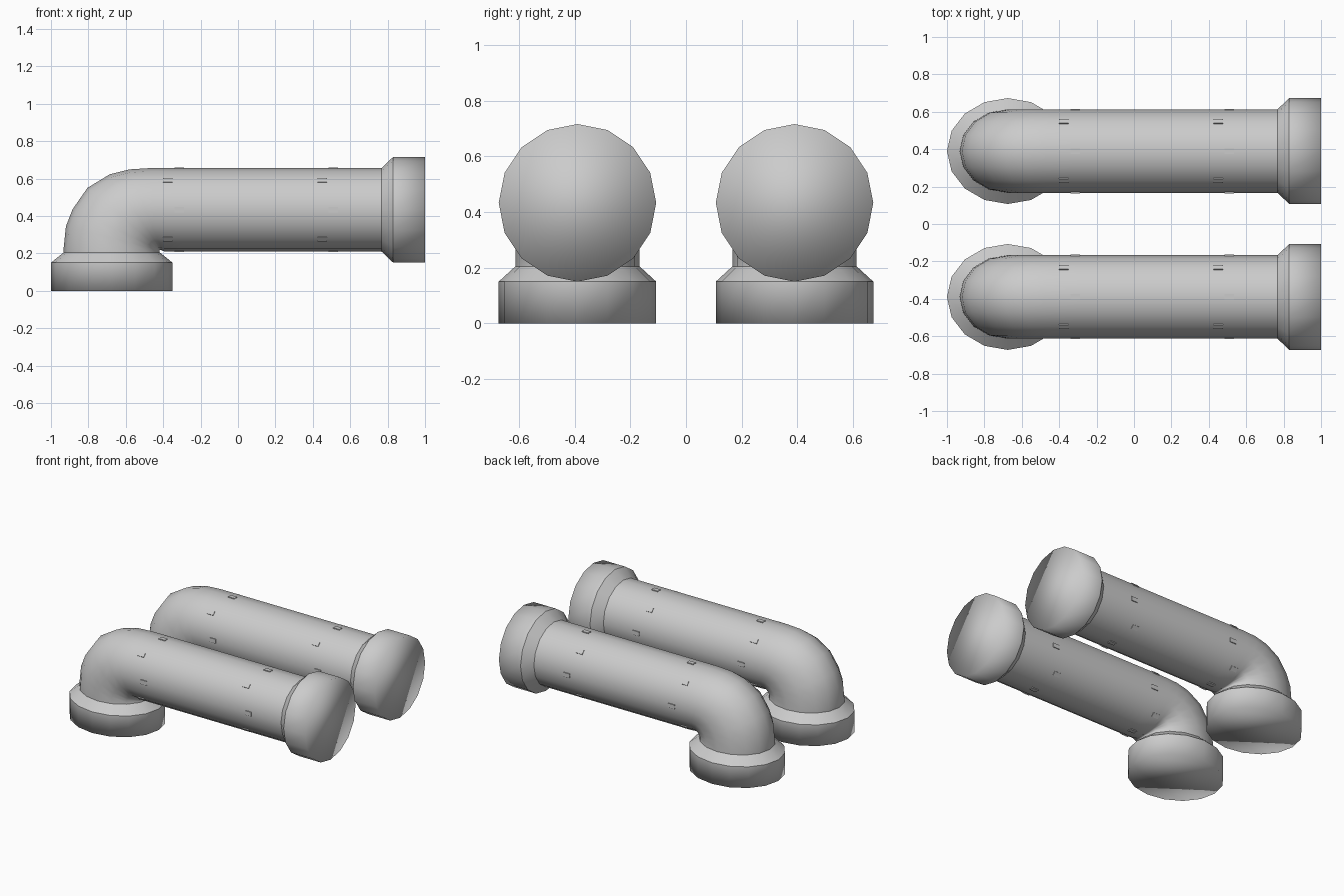
import bpy, bmesh, math
from mathutils import Vector, Matrix

if "Cube" in bpy.data.objects:
    bpy.data.objects.remove(bpy.data.objects["Cube"])

SIDES = 16


def loft(name, rings, y, cap_last=False, sharp=()):
    """Skin rings given as (outer x, outer z, inner x, inner z, half width in y)."""
    bm = bmesh.new()
    loops = []
    for ox, oz, ix, iz, h in rings:
        c = Vector(((ox + ix) / 2, y, (oz + iz) / 2))
        u = Vector(((ox - ix) / 2, 0, (oz - iz) / 2))
        v = Vector((0, h, 0))
        loops.append([bm.verts.new(c + u * math.cos(a) + v * math.sin(a))
                      for a in (2 * math.pi * k / SIDES for k in range(SIDES))])
    for a, b in zip(loops, loops[1:]):
        for k in range(SIDES):
            n = (k + 1) % SIDES
            bm.faces.new((a[k], a[n], b[n], b[k]))
    if cap_last:
        bm.faces.new(loops[-1])
    bmesh.ops.recalc_face_normals(bm, faces=bm.faces)
    # make sure the skin faces outward
    f = max(bm.faces, key=lambda f: f.calc_center_median().y)
    if f.normal.y < 0:
        bmesh.ops.reverse_faces(bm, faces=bm.faces)
    for f in bm.faces:
        f.smooth = True
    for i in sharp:
        for k in range(SIDES):
            bm.edges.get((loops[i][k], loops[i][(k + 1) % SIDES])).smooth = False
    return finish(name, bm)


def finish(name, bm):
    me = bpy.data.meshes.new(name)
    bm.to_mesh(me)
    bm.free()
    ob = bpy.data.objects.new(name, me)
    bpy.context.collection.objects.link(ob)
    return ob


def upright(z, r, h):
    return (-0.675 - r, z, -0.675 + r, z, h)


def level(x, r):
    return (x, 0.433 + r, x, 0.433 - r, r)


def tabs(name, y):
    """Thin staggered tabs around the straight pipe."""
    bm = bmesh.new()
    for x in (-0.345, 0.48):
        for k in range(8):
            a = k * math.pi / 4
            m = (Matrix.Translation((x + (0.03 if k % 2 == 0 else -0.03), y, 0.433))
                 @ Matrix.Rotation(a, 4, 'X')
                 @ Matrix.Translation((0, 0, 0.221))
                 @ Matrix.Diagonal((0.05, 0.03, 0.01, 1)))
            bmesh.ops.create_cube(bm, size=1, matrix=m)
    return finish(name, bm)


# elbow bend between the upright stub and the straight pipe
bend = [
    (-0.932, 0.23, -0.42, 0.212, 0.223),
    (-0.92, 0.345, -0.42, 0.216, 0.223),
    (-0.885, 0.435, -0.418, 0.218, 0.223),
    (-0.805, 0.55, -0.414, 0.219, 0.223),
    (-0.687, 0.622, -0.41, 0.218, 0.223),
    (-0.58, 0.649, -0.405, 0.214, 0.223),
    (-0.47, 0.656, -0.39, 0.21, 0.223),
]

for side, y in (("front", -0.39), ("back", 0.39)):
    # bent pipe
    loft(side + "_pipe",
         [upright(0.203, 0.257, 0.223)] + bend + [level(-0.3, 0.223), level(0.77, 0.223)], y)
    # collar standing on the ground
    loft(side + "_base_collar",
         [upright(0.205, 0.257, 0.223), upright(0.15, 0.325, 0.283), upright(0, 0.325, 0.283)],
         y, cap_last=True, sharp=(1,))
    # collar at the end of the straight run
    loft(side + "_end_collar",
         [level(0.767, 0.223), level(0.83, 0.283), level(1.0, 0.283)],
         y, cap_last=True, sharp=(1,))
    tabs(side + "_pipe_tabs", y)
